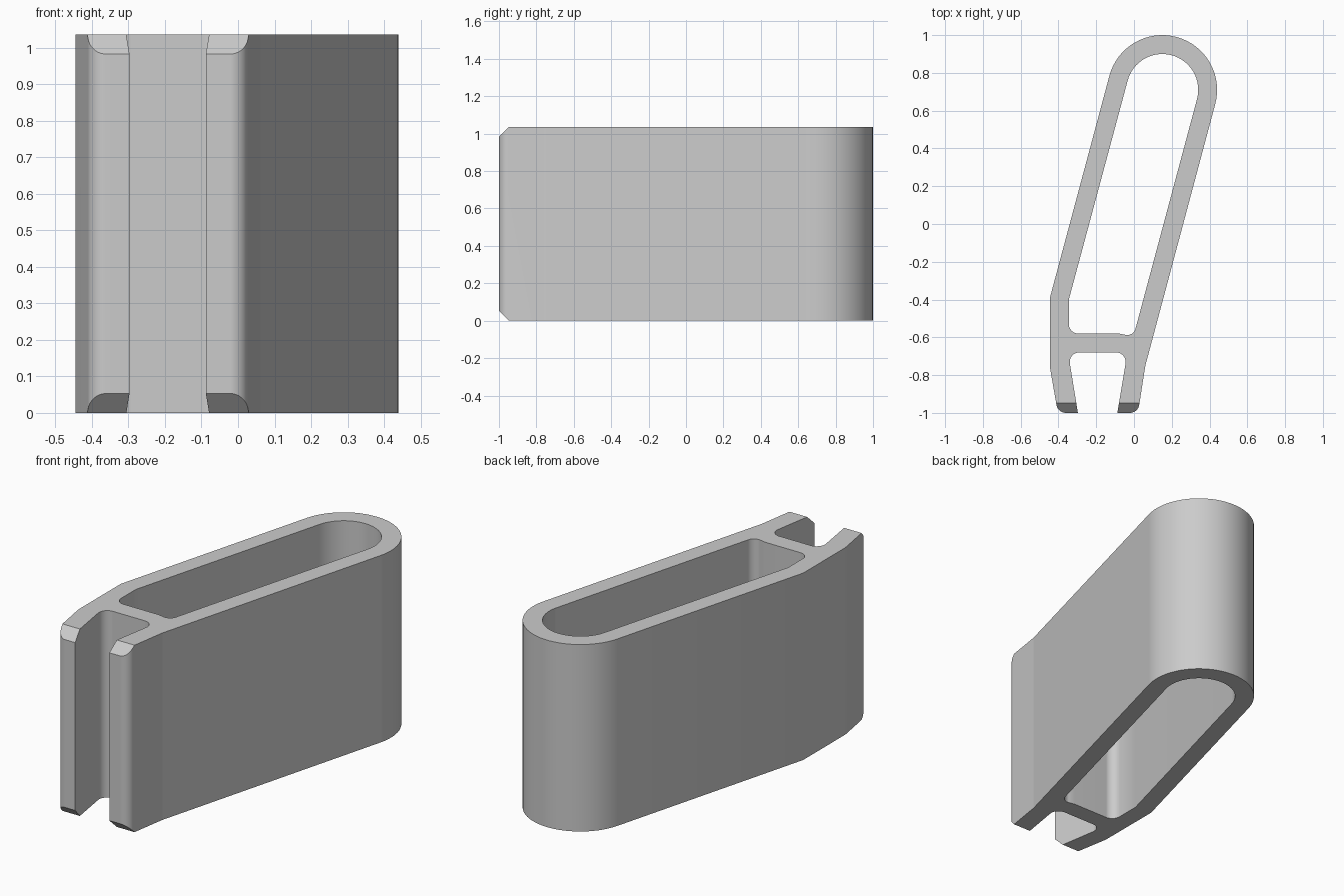
import bpy, bmesh, math
from mathutils import Vector

if "Cube" in bpy.data.objects:
    bpy.data.objects.remove(bpy.data.objects["Cube"])

HEIGHT = 1.035
CHAMFER = 0.053
TILT = math.radians(15)
CENTRE = Vector((0.15, 0.71))


def round_end(radius, steps=32):
    """Half circle closing the tilted loop, from its right side to its left."""
    return [(CENTRE.x + radius * math.cos(a), CENTRE.y + radius * math.sin(a), 0)
            for a in (-TILT + math.pi * i / steps for i in range(steps + 1))]


def fillet(corners, steps=8):
    """Turn (x, y, radius) corners into an outline with rounded corners."""
    outline = []
    for i, (x, y, radius) in enumerate(corners):
        p = Vector((x, y))
        if radius == 0:
            outline.append(p)
            continue
        a = (Vector(corners[i - 1][:2]) - p).normalized()
        b = (Vector(corners[(i + 1) % len(corners)][:2]) - p).normalized()
        half = a.angle(b) / 2
        centre = p + (a + b).normalized() * radius / math.sin(half)
        start = p + a * radius / math.tan(half) - centre
        end = p + b * radius / math.tan(half) - centre
        for k in range(steps + 1):
            t = k / steps
            outline.append(centre + start.lerp(end, t).normalized() * radius)
    return outline


# Outer wall with the slotted jaw at the front
outer = fillet(round_end(0.29) + [
    (-0.445, -0.39, 0), (-0.445, -0.76, 0.15), (-0.403, -1, 0.05),
    (-0.297, -1, 0), (-0.349, -0.68, 0.05), (-0.035, -0.68, 0.05),
    (-0.088, -1, 0), (0.021, -1, 0.05), (0.06, -0.75, 0.15)])

# Long opening behind the jaw
inner = fillet(round_end(0.19) + [
    (-0.345, -0.40, 0), (-0.345, -0.58, 0.05),
    (-0.08, -0.58, 0), (-0.003, -0.595, 0.045)])

# Fill the section and raise it
bm = bmesh.new()
edges = []
for outline in (outer, inner):
    verts = [bm.verts.new((p.x, p.y, 0)) for p in outline]
    edges += [bm.edges.new((v, verts[i - 1])) for i, v in enumerate(verts)]
bmesh.ops.triangle_fill(bm, edges=edges, use_beauty=True)
raised = bmesh.ops.extrude_face_region(bm, geom=bm.faces[:])["geom"]
bmesh.ops.translate(bm, vec=(0, 0, HEIGHT),
                    verts=[g for g in raised if isinstance(g, bmesh.types.BMVert)])

# Chamfer the jaw tips at top and bottom
for z, side in ((HEIGHT, 1), (0, -1)):
    cut = bmesh.ops.bisect_plane(
        bm, geom=bm.verts[:] + bm.edges[:] + bm.faces[:], dist=1e-5,
        plane_co=(0, CHAMFER - 1, z), plane_no=(0, -1, side), clear_outer=True)
    rim = [g for g in cut["geom_cut"] if isinstance(g, bmesh.types.BMEdge)]
    bmesh.ops.edgeloop_fill(bm, edges=rim)
bmesh.ops.recalc_face_normals(bm, faces=bm.faces[:])

mesh = bpy.data.meshes.new("clip_body")
bm.to_mesh(mesh)
bm.free()
clip = bpy.data.objects.new("clip_body", mesh)
bpy.context.collection.objects.link(clip)

# Plain grey finish
grey = bpy.data.materials.new("plain grey")
grey.use_nodes = True
colour = (0.6, 0.6, 0.6, 1)
grey.diffuse_color = colour
grey.node_tree.nodes["Principled BSDF"].inputs["Base Color"].default_value = colour
mesh.materials.append(grey)

bpy.context.view_layer.objects.active = clip
clip.select_set(True)
bpy.ops.object.shade_smooth_by_angle(angle=math.radians(30))
weighted = clip.modifiers.new("even_shading", 'WEIGHTED_NORMAL')
weighted.keep_sharp = True
